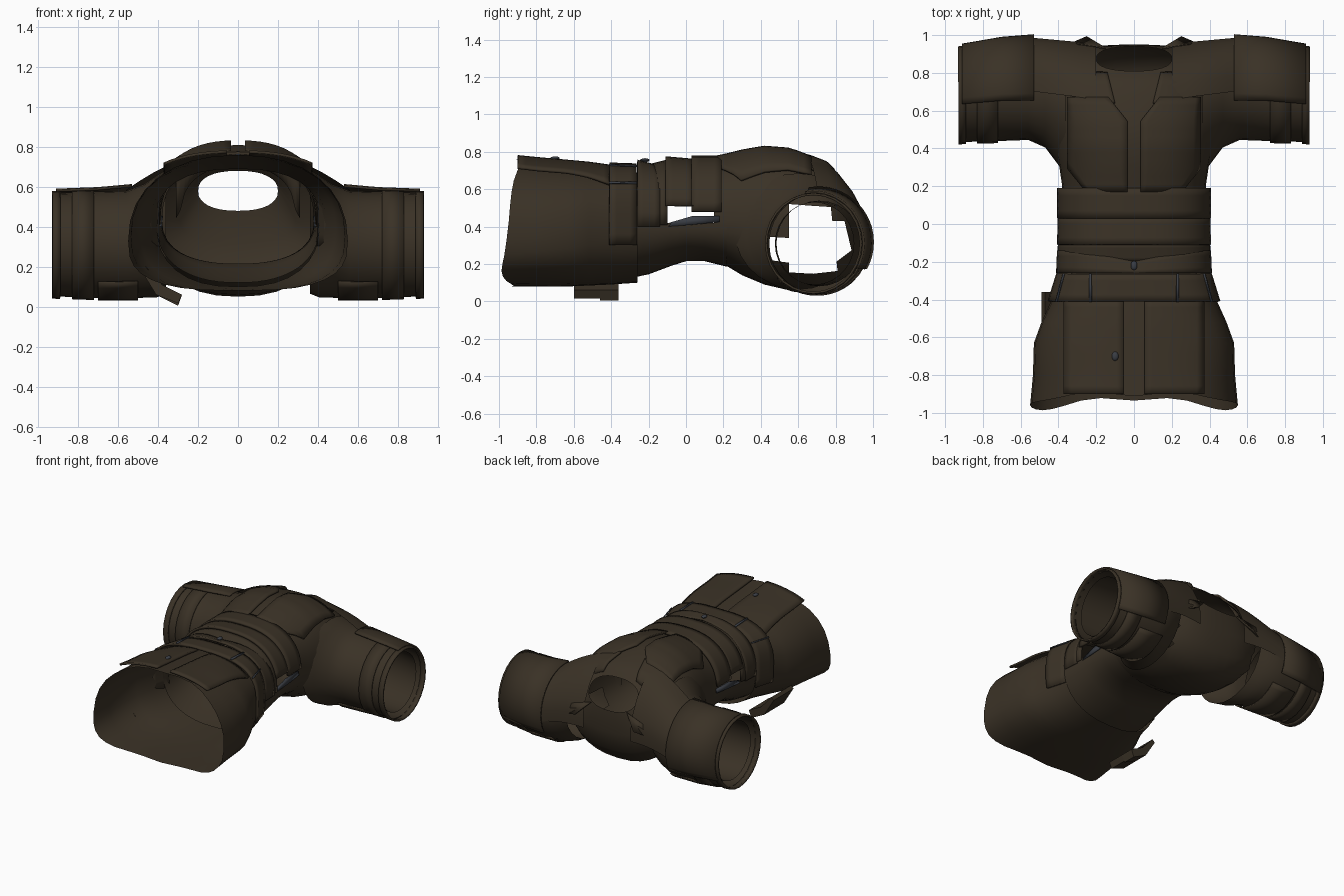
import bpy, bmesh, math

if "Cube" in bpy.data.objects:
    bpy.data.objects.remove(bpy.data.objects["Cube"])

pi = math.pi


def material(name, rgb):
    m = bpy.data.materials.new(name)
    m.diffuse_color = (*rgb, 1)
    m.use_nodes = True
    m.node_tree.nodes["Principled BSDF"].inputs["Base Color"].default_value = m.diffuse_color
    return m


LEATHER = material("dark brown leather", (0.042, 0.031, 0.019))
STEEL = material("dull grey metal", (0.042, 0.047, 0.058))


def finish(name, bm, mat=LEATHER, thick=0.0):
    bmesh.ops.recalc_face_normals(bm, faces=bm.faces)
    me = bpy.data.meshes.new(name)
    bm.to_mesh(me)
    bm.free()
    ob = bpy.data.objects.new(name, me)
    bpy.context.collection.objects.link(ob)
    me.materials.append(mat)
    if thick:
        s = ob.modifiers.new("thickness", 'SOLIDIFY')
        s.thickness, s.offset = thick, 0
    bpy.ops.object.select_all(action='DESELECT')
    ob.select_set(True)
    bpy.context.view_layer.objects.active = ob
    bpy.ops.object.shade_smooth_by_angle(angle=math.radians(40))
    return ob


def grid(bm, rows, closed=False):
    """Skin a list of point rows with quads."""
    vs = [[bm.verts.new(p) for p in r] for r in rows]
    n = len(rows[0])
    for a, b in zip(vs, vs[1:]):
        for i in range(n if closed else n - 1):
            j = (i + 1) % n
            bm.faces.new((a[i], a[j], b[j], b[i]))


def power(v, e):
    return math.copysign(abs(v) ** e, v)


def body_ring(y, hw, zb, zt, y_low=None, zc=0.43, a0=0, a1=2 * pi, n=32, e=0.86, e_low=None):
    """Flattened oval across the body; y_low leans its underside along y."""
    pts = []
    full = a1 - a0 > 6.2
    for i in range(n if full else n + 1):
        a = a0 + (a1 - a0) * i / n
        k = e_low if e_low and math.sin(a) < -1e-6 else e
        c, s = power(math.cos(a), k), power(math.sin(a), k)
        z = zc + s * ((zt - zc) if s > 0 else (zc - zb))
        t = (zt - z) / (zt - zb)
        pts.append((hw * c, y + ((y_low - y) * t if y_low is not None else 0), z))
    return pts


# Upper body shell with open arm holes and leaning neck hole
CHEST = [(0.15, 0.38, 0.21, 0.755), (0.20, 0.38, 0.20, 0.765), (0.30, 0.395, 0.14, 0.79),
         (0.42, 0.42, 0.09, 0.81), (0.55, 0.44, 0.06, 0.80), (0.68, 0.44, 0.05, 0.76)]
NECK = [(0.75, 0.43, 0.07, 0.735, 0.82), (0.78, 0.38, 0.17, 0.71, 0.91), (0.80, 0.29, 0.32, 0.69, 0.95)]
bm = bmesh.new()
rows = [body_ring(*r) for r in CHEST] + [body_ring(*r) for r in NECK]
rows.append(body_ring(0.81, 0.20, 0.48, 0.68, 0.94, zc=0.58))
grid(bm, rows, True)
holes = [f for f in bm.faces if abs(f.calc_center_median().x) > 0.34 and
         math.hypot(f.calc_center_median().y - 0.67, f.calc_center_median().z - 0.31) < 0.2]
bmesh.ops.delete(bm, geom=holes, context='FACES')
finish("chest_shell", bm)

# Lower back between the arms and the skirt
bm = bmesh.new()
back = [(-0.32, 0.41, 0.12), (-0.2, 0.40, 0.145), (-0.08, 0.39, 0.19), (0.0, 0.385, 0.215),
        (0.1, 0.38, 0.215), (0.22, 0.38, 0.185)]
grid(bm, [body_ring(y, w, zb, 0.76, a0=pi, a1=2 * pi, zc=0.42) for y, w, zb in back])
finish("lower_back", bm)

# Skirt with a wavy hem, squarer underneath, open at the bottom
SKIRT = [(-0.26, 0.41, 0.10, 0.69), (-0.41, 0.44, 0.09, 0.71), (-0.52, 0.49, 0.085, 0.725),
         (-0.63, 0.53, 0.08, 0.735), (-0.8, 0.535, 0.08, 0.75), (-0.90, 0.55, 0.08, 0.76)]
bm = bmesh.new()
rows = [body_ring(*r, zc=0.43 - 0.02 * k, e=0.82 + 0.015 * k, e_low=0.82 - 0.025 * k)
        for k, r in enumerate(SKIRT)]
rows[-1] = [(x, y - 0.05 * min(1, (x / 0.5) ** 2) * (0.76 - z) / 0.5
             - 0.02 * (0.76 - z) / 0.6 - 0.012 * math.cos(14 * x), z) for x, y, z in rows[-1]]
grid(bm, rows, True)
finish("skirt", bm)


# Overlapping belly bands and belt
def band(name, y0, y1, w0, w1, t0, t1, a, e=0.8, dip=0.0):
    bm = bmesh.new()
    rows = []
    for k in range(5):
        t = k / 4
        r = body_ring(y0 + (y1 - y0) * t, w0 + (w1 - w0) * t, 0.1,
                      t0 + (t1 - t0) * t, a0=a, a1=pi - a, n=24, e=e)
        rows.append([(x, y - dip * t * max(0, 1 - abs(x) / 0.3), z) for x, y, z in r])
    grid(bm, rows)
    finish(name, bm, thick=0.016)


band("belly_band_top", 0.03, 0.19, 0.40, 0.40, 0.772, 0.772, 0.09)
band("belly_band_middle", -0.11, 0.04, 0.405, 0.40, 0.768, 0.755, 0.17)
band("belly_band_low", -0.20, -0.10, 0.40, 0.395, 0.725, 0.75, -0.03)
band("belly_sash", -0.26, -0.14, 0.405, 0.40, 0.75, 0.732, -0.05, dip=0.06)
band("belt", -0.41, -0.265, 0.45, 0.405, 0.735, 0.73, -0.25, e=0.68)


# Plates following the front of the body
def top_z(x, y):
    prof = [r[:4] for r in reversed(SKIRT)] + CHEST + [r[:4] for r in NECK]
    for p, q in zip(prof, prof[1:]):
        if y <= q[0]:
            break
    t = max(0, min(1, (y - p[0]) / (q[0] - p[0])))
    w, zt = p[1] + (q[1] - p[1]) * t, p[3] + (q[3] - p[3]) * t
    return 0.43 + (zt - 0.43) * max(0, 1 - min(1, abs(x) / w) ** 2.4) ** (1 / 2.4)


def front_plate(name, side, y0, y1, edges, lift, thick=0.014):
    """edges(t) returns the inner and outer x at fraction t of the length."""
    bm = bmesh.new()
    rows = []
    for k in range(13):
        t = k / 12
        y = y0 + (y1 - y0) * t
        a, b = edges(t)
        rows.append([(side * (a + (b - a) * i / 8), y,
                      top_z(a + (b - a) * i / 8, y) + lift) for i in range(9)])
    grid(bm, rows)
    finish(name, bm, thick=thick)


for s, tag in ((1, "right"), (-1, "left")):
    front_plate("chest_plate_" + tag, s, 0.17, 0.67,
                lambda t: (0.035 + max(0, t - 0.75) * 0.4, 0.35 - max(0, 0.25 - t) * 0.4), 0.016)
    front_plate("skirt_panel_" + tag, s, -0.90, -0.40, lambda t: (0.055, 0.37), 0.016)
    front_plate("collar_flap_" + tag, s, 0.64, 0.80, lambda t: (0.10 + 0.04 * t, 0.31), 0.015)

    # Back-of-collar point
    bm = bmesh.new()
    grid(bm, [[(s * 0.15, 0.93, 0.50), (s * 0.30, 0.95, 0.46)],
              [(s * 0.25, 0.99, 0.40), (s * 0.32, 0.96, 0.38)]])
    finish("collar_point_" + tag, bm, thick=0.01)


# Sleeves, as rings along x: x, centre y, centre z, radius y, radius z
SLEEVE = [(0.36, 0.60, 0.375, 0.34, 0.31), (0.41, 0.64, 0.35, 0.315, 0.305),
          (0.47, 0.69, 0.33, 0.285, 0.285), (0.56, 0.715, 0.31, 0.270, 0.27),
          (0.75, 0.70, 0.31, 0.262, 0.265), (0.92, 0.682, 0.31, 0.248, 0.258)]


def sleeve_at(x):
    for p, q in zip(SLEEVE, SLEEVE[1:]):
        if x <= q[0]:
            break
    t = (x - p[0]) / (q[0] - p[0])
    return [a + (b - a) * t for a, b in zip(p, q)]


def sleeve_part(name, side, xs, grow, a0=0.0, a1=2 * pi, n=28, thick=0.0):
    full = a1 - a0 > 6.2
    bm = bmesh.new()
    rows = []
    for x in xs:
        _, yc, zc, ry, rz = sleeve_at(x)
        rows.append([(side * x, yc + (ry + grow) * math.cos(a0 + (a1 - a0) * i / n),
                      zc + (rz + grow) * math.sin(a0 + (a1 - a0) * i / n))
                     for i in range(n if full else n + 1)])
    grid(bm, rows, full)
    finish(name, bm, thick=thick)


for s, tag in ((1, "right"), (-1, "left")):
    sleeve_part("sleeve_" + tag, s, [r[0] for r in SLEEVE], 0)
    sleeve_part("sleeve_lining_" + tag, s, [0.60, 0.74, 0.88], -0.04)
    sleeve_part("sleeve_strap_" + tag, s, [0.72, 0.83], 0.007, thick=0.008)
    sleeve_part("shoulder_plate_" + tag, s, [0.53, 0.7, 0.91], 0.017, -0.5, 1.75, 18, 0.012)
    sleeve_part("under_plate_" + tag, s, [0.5, 0.7], 0.008, 3.9, 5.5, 12, 0.01)
    sleeve_part("cuff_" + tag, s, [0.89, 0.93], 0.006, thick=0.012)

    # Shoulder yoke running from the neck to the top of the sleeve
    neck = [(0.66, 0.765), (0.74, 0.74), (0.81, 0.69), (0.88, 0.60), (0.935, 0.49), (0.955, 0.40), (0.955, 0.30)]
    bm = bmesh.new()
    rows = []
    for k in range(6):
        t = k / 5
        r = []
        for i, (y, z) in enumerate(neck):
            a = math.radians(92 - 17 * i)
            ye, ze = 0.715 + 0.275 * math.cos(a), 0.31 + 0.275 * math.sin(a)
            r.append((s * (0.2 + 0.36 * t), y + (ye - y) * t, z + (ze - z) * t + 0.02 * math.sin(pi * t)))
        rows.append(r)
    grid(bm, rows)
    finish("shoulder_yoke_" + tag, bm)

    # Side clasp plate under the belly bands
    bm = bmesh.new()
    grid(bm, [[(s * 0.385, -0.10, 0.40), (s * 0.39, 0.03, 0.41), (s * 0.385, 0.18, 0.425)],
              [(s * 0.385, -0.09, 0.42), (s * 0.385, 0.03, 0.455), (s * 0.38, 0.18, 0.455)]])
    finish("side_clasp_" + tag, bm, STEEL, 0.01)

    # Metal belt loops lying straight along the belt
    for k in range(2):
        bm = bmesh.new()
        rows = []
        for d in (-0.017, 0.017):
            r = []
            for y, w in ((-0.412, 0.45), (-0.263, 0.405)):
                a = math.acos((0.225 / w) ** (1 / 0.68)) if k else 0.56
                r.append(body_ring(y, w + 0.011, 0.1, 0.745, a0=a + d, a1=pi, n=2, e=0.68)[0])
            rows.append(r)
        grid(bm, [[(s * x, y, z) for x, y, z in r] for r in rows])
        finish("belt_loop_%s_%d" % (tag, k), bm, STEEL, 0.008)

# Small metal studs on the sash and the skirt panel
for name, x, y, z in (("sash_stud", 0.0, -0.22, 0.755), ("skirt_stud", -0.10, -0.70, 0.765)):
    bm = bmesh.new()
    bmesh.ops.create_uvsphere(bm, u_segments=10, v_segments=6, radius=0.018)
    for v in bm.verts:
        v.co = (v.co.x + x, v.co.y * 1.4 + y, v.co.z * 0.6 + z)
    finish(name, bm, STEEL)

# Small pouch slung under the hip
bm = bmesh.new()
for y0, y1, drop in ((-0.60, -0.46, 0.012), (-0.46, -0.36, 0.0)):
    prof = [(-0.30, 0.005 + drop), (-0.28, 0.06), (-0.38, 0.11), (-0.47, 0.21), (-0.49, 0.19), (-0.41, 0.06)]
    grid(bm, [prof_row for prof_row in ([(x, y, z) for x, z in prof + prof[:1]] for y in (y0, y1))])
    for y in (y0, y1):
        bm.faces.new([bm.verts.new((x, y, z)) for x, z in prof])
bmesh.ops.remove_doubles(bm, verts=bm.verts, dist=0.0005)
finish("hip_pouch", bm)
